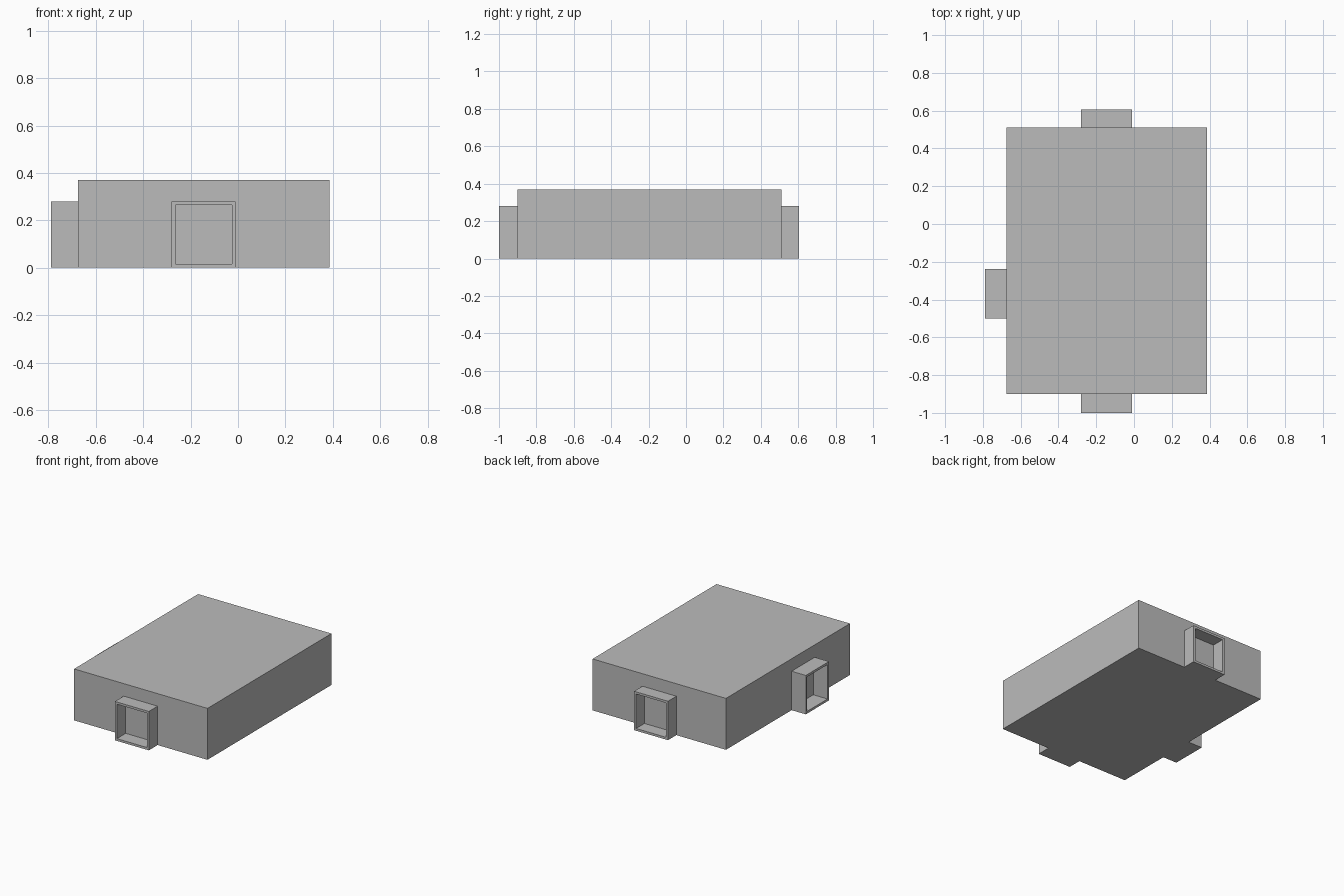
import bpy, bmesh
from mathutils import Vector, Matrix

old = bpy.data.objects.get("Cube")
if old:
    bpy.data.objects.remove(old, do_unlink=True)

grey = bpy.data.materials.new("plain_grey")
grey.use_nodes = True
colour = (0.5, 0.5, 0.5, 1)
grey.diffuse_color = colour
grey.node_tree.nodes["Principled BSDF"].inputs["Base Color"].default_value = colour


def box_mesh(low, high):
    """Return a bmesh box between two corners."""
    low, high = Vector(low), Vector(high)
    bm = bmesh.new()
    place = Matrix.Translation((low + high) / 2) @ Matrix.Diagonal((high - low).to_4d())
    bmesh.ops.create_cube(bm, size=1, matrix=place)
    bm.normal_update()
    return bm


def finish(bm, name):
    mesh = bpy.data.meshes.new(name)
    bm.to_mesh(mesh)
    bm.free()
    mesh.materials.append(grey)
    obj = bpy.data.objects.new(name, mesh)
    bpy.context.collection.objects.link(obj)


def doorway(name, low, high, outward, rim=0.023):
    """Square frame standing out from a wall, hollow back to the wall."""
    outward = Vector(outward)
    bm = box_mesh(low, high)
    outer = max(bm.faces, key=lambda f: f.normal.dot(outward))
    rear = min(bm.faces, key=lambda f: f.normal.dot(outward))
    depth = (outer.calc_center_median() - rear.calc_center_median()).length
    bmesh.ops.inset_individual(bm, faces=[outer], thickness=rim)
    pocket = bmesh.ops.extrude_discrete_faces(bm, faces=[outer])["faces"][0]
    bmesh.ops.translate(bm, verts=pocket.verts, vec=-outward * depth)
    # The wall itself closes the back of the frame
    bmesh.ops.delete(bm, geom=[rear, pocket], context="FACES")
    finish(bm, name)


# Main block
finish(box_mesh((-0.675, -0.90, 0), (0.387, 0.51, 0.37)), "main_block")

# Doorways on three sides
doorway("front_doorway", (-0.28, -1.0, 0), (-0.01, -0.90, 0.28), (0, -1, 0))
doorway("back_doorway", (-0.28, 0.51, 0), (-0.01, 0.605, 0.28), (0, 1, 0))
doorway("right_doorway", (-0.788, -0.50, 0), (-0.675, -0.237, 0.28), (-1, 0, 0))
